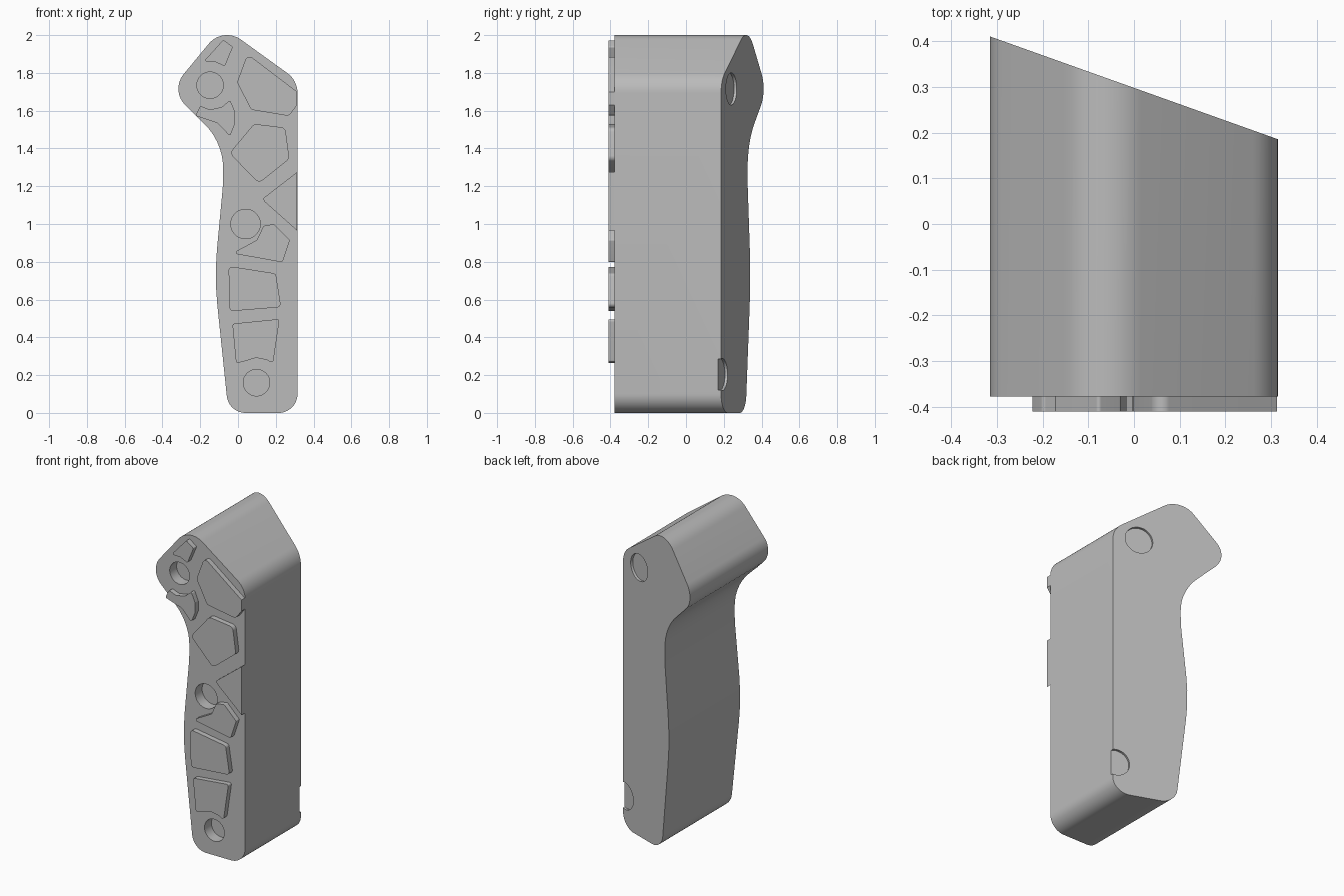
import bpy, bmesh, math
from mathutils import Vector

if "Cube" in bpy.data.objects:
    bpy.data.objects.remove(bpy.data.objects["Cube"])

grey = bpy.data.materials.new("plain_grey")
grey.diffuse_color = (0.5, 0.5, 0.5, 1)
grey.use_nodes = True
grey.node_tree.nodes["Principled BSDF"].inputs["Base Color"].default_value = grey.diffuse_color

FRONT, PLATE_FRONT = -0.378, -0.411


def back_y(x):
    """Slanted back plane."""
    return 0.298 - 0.357 * x


def rounded(corners):
    """Outline of (x, z, radius) corners with each corner filleted."""
    out, n = [], len(corners)
    for i, (x, z, r) in enumerate(corners):
        p = Vector((x, z))
        a = (Vector(corners[i - 1][:2]) - p).normalized()
        b = (Vector(corners[(i + 1) % n][:2]) - p).normalized()
        half = a.angle(b) / 2
        if r <= 0 or half > 1.565:
            out.append(p)
            continue
        t = r / math.tan(half)
        centre = p + (a + b).normalized() * (r / math.sin(half))
        start, end = p + a * t - centre, p + b * t - centre
        sweep = math.pi - 2 * half
        steps = max(3, math.ceil(sweep / 0.12))
        for k in range(steps + 1):
            f = k / steps
            d = (start * math.sin((1 - f) * sweep) + end * math.sin(f * sweep)) / math.sin(sweep)
            out.append(centre + d)
    return out


def prism(name, outline, front, back):
    """Extrude an x-z outline from y = front to y = back(x)."""
    bm = bmesh.new()
    f = [bm.verts.new((p.x, front, p.y)) for p in outline]
    b = [bm.verts.new((p.x, back(p.x), p.y)) for p in outline]
    bm.faces.new(f)
    bm.faces.new(b[::-1])
    for i in range(len(f)):
        j = (i + 1) % len(f)
        bm.faces.new((f[j], f[i], b[i], b[j]))
    bmesh.ops.recalc_face_normals(bm, faces=bm.faces)
    mesh = bpy.data.meshes.new(name)
    bm.to_mesh(mesh)
    bm.free()
    ob = bpy.data.objects.new(name, mesh)
    ob.data.materials.append(grey)
    bpy.context.collection.objects.link(ob)
    return ob


def activate(ob):
    bpy.ops.object.select_all(action='DESELECT')
    ob.select_set(True)
    bpy.context.view_layer.objects.active = ob


def drill(ob, centre, axis, radius, depth):
    """Cut a round flat-bottomed recess."""
    bpy.ops.mesh.primitive_cylinder_add(vertices=48, radius=radius, depth=2 * depth, location=centre)
    cutter = bpy.context.object
    cutter.rotation_euler = Vector(axis).to_track_quat('Z', 'Y').to_euler()
    cutter.hide_render = True
    cutter.data.materials.append(grey)
    activate(ob)
    mod = ob.modifiers.new("recess", 'BOOLEAN')
    mod.operation, mod.solver, mod.object = 'DIFFERENCE', 'EXACT', cutter
    bpy.ops.object.modifier_apply(modifier=mod.name)
    bpy.data.objects.remove(cutter, do_unlink=True)


# Main body
body = prism("handle_body", rounded([
    (-0.05, 0, 0.10), (0.315, 0, 0.10), (0.315, 1.76, 0.13), (-0.08, 2.045, 0.125),
    (-0.358, 1.708, 0.12), (-0.077, 1.43, 0.33), (-0.08, 1.2, 0.5), (-0.125, 0.72, 1.5),
]), FRONT, back_y)

# Front screw recesses
for x, z, r in [(-0.148, 1.735, 0.07), (0.04, 1.0, 0.078), (0.098, 0.16, 0.07)]:
    drill(body, (x, FRONT, z), (0, 1, 0), r, 0.07)

# Shallow recesses on the slanted back
for x, z in [(0.163, 1.715), (0.298, 0.203)]:
    drill(body, (x, back_y(x), z), (0.357, 1, 0), 0.085, 0.015)

# Raised grip plates on the front
plates = {
    "top_left": (0.008, [(-0.078, 1.975), (-0.027, 1.938), (-0.07, 1.835), (-0.12, 1.858), (-0.182, 1.86)]),
    "lower_left": (0.008, [(-0.225, 1.573), (-0.2, 1.625), (-0.148, 1.605), (-0.085, 1.62), (-0.042, 1.656),
                           (-0.016, 1.595), (-0.016, 1.53), (-0.042, 1.465), (-0.11, 1.535)]),
    "upper_large": (0.025, [(0.05, 1.9), (0.313, 1.70), (0.313, 1.63), (0.27, 1.572), (0.07, 1.605), (-0.005, 1.75)]),
    "upper_middle": (0.03, [(0.085, 1.53), (0.25, 1.51), (0.272, 1.345), (0.11, 1.215), (-0.045, 1.375)]),
    "side_triangle": (0.0, [(0.313, 1.275), (0.313, 0.965), (0.142, 1.117), (0.132, 1.135)]),
    "middle": (0.01, [(0.135, 0.99), (0.19, 1.0), (0.275, 0.915), (0.235, 0.797), (-0.03, 0.845), (0.1, 0.915)]),
    "lower_middle": (0.02, [(-0.05, 0.777), (0.2, 0.738), (0.228, 0.56), (-0.045, 0.538)]),
    "bottom": (0.012, [(-0.03, 0.472), (0.22, 0.497), (0.185, 0.26), (0.155, 0.28), (0.095, 0.292),
                       (0.04, 0.275), (-0.01, 0.262)]),
}
parts = [body]
for name, (radius, pts) in plates.items():
    # the end corners on the right side stay square
    corners = [(x, z, 0 if x > 0.31 else radius) for x, z in pts]
    parts.append(prism("grip_plate_" + name, rounded(corners), PLATE_FRONT, lambda x: FRONT + 0.004))

for ob in parts:
    activate(ob)
    bpy.ops.object.shade_smooth_by_angle(angle=math.radians(30))
